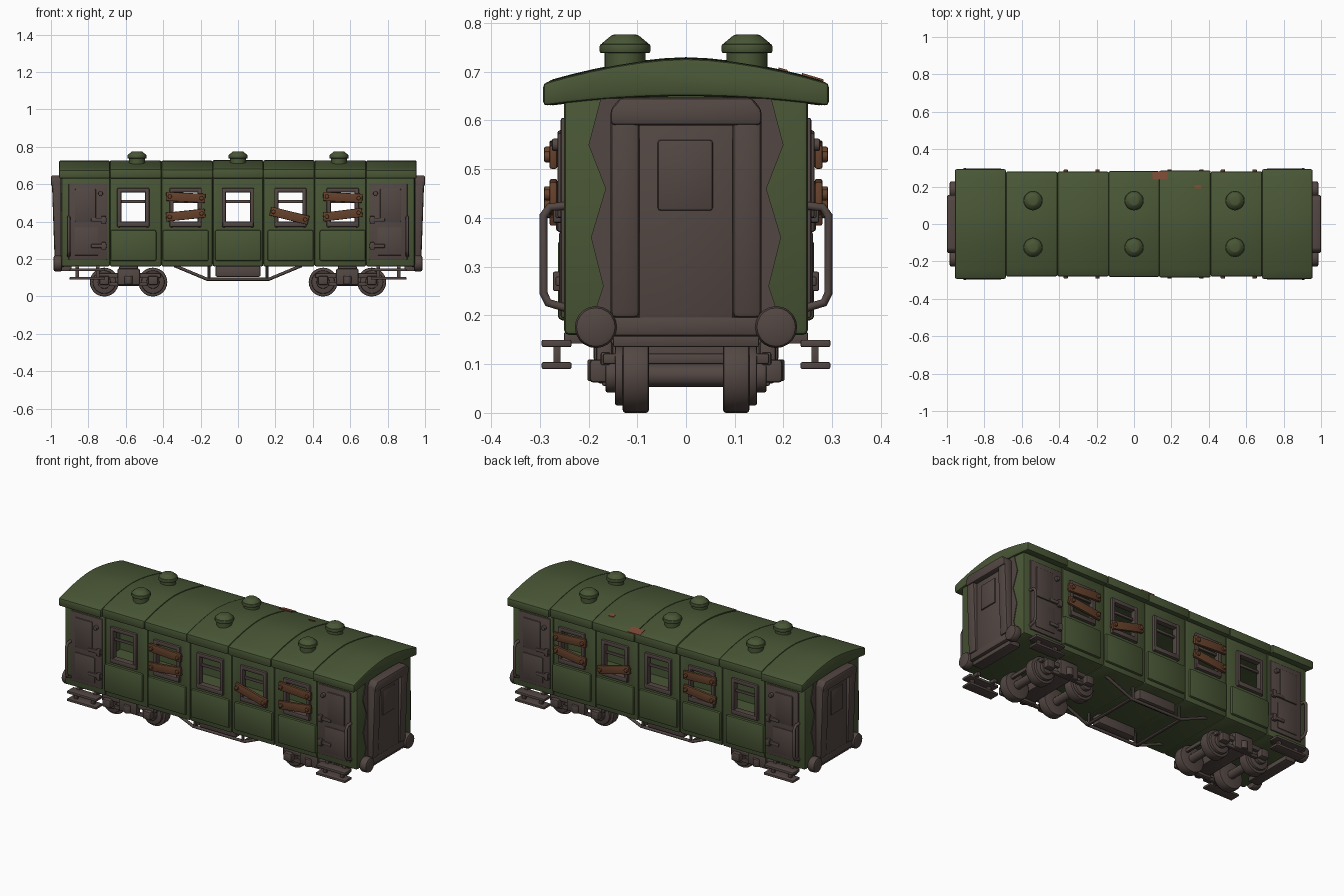
import bpy, bmesh, math, random
from mathutils import Vector, Matrix

if "Cube" in bpy.data.objects:
    bpy.data.objects.remove(bpy.data.objects["Cube"])
random.seed(4)

def mat(name, r, g, b):
    m = bpy.data.materials.new(name)
    m.diffuse_color = (r, g, b, 1)
    m.use_nodes = True
    m.node_tree.nodes["Principled BSDF"].inputs["Base Color"].default_value = m.diffuse_color
    return m
GREEN = mat("green_paint", 0.066, 0.093, 0.036)
GREY = mat("grey_brown_metal", 0.085, 0.062, 0.055)
WOOD = mat("plank_wood", 0.13, 0.052, 0.024)
RUST = mat("rust", 0.19, 0.065, 0.035)

def finish(name, bm, m, bevel=0.0, seg=2):
    if bevel:
        sharp = [e for e in bm.edges if len(e.link_faces) == 2 and e.calc_face_angle(0) > 0.6]
        bmesh.ops.bevel(bm, geom=sharp, offset=bevel, segments=seg, affect='EDGES', profile=0.5)
    bmesh.ops.recalc_face_normals(bm, faces=bm.faces)
    me = bpy.data.meshes.new(name)
    bm.to_mesh(me)
    bm.free()
    me.materials.append(m)
    o = bpy.data.objects.new(name, me)
    bpy.context.collection.objects.link(o)
    return o

def box(name, x0, x1, y0, y1, z0, z1, m, bevel=0.004, tilt=0):
    """Box between limits, tilted in degrees about its own y axis."""
    bm = bmesh.new()
    c = Vector(((x0 + x1) / 2, (y0 + y1) / 2, (z0 + z1) / 2))
    size = (abs(x1 - x0), abs(y1 - y0), abs(z1 - z0))
    M = Matrix.Translation(c) @ Matrix.Rotation(math.radians(tilt), 4, 'Y') @ Matrix.Diagonal((*size, 1))
    bmesh.ops.create_cube(bm, size=1, matrix=M)
    return finish(name, bm, m, min(bevel, min(size) * 0.4))

def cyl(name, p, q, r, m, bevel=0.0, r2=None, n=20):
    p, q = Vector(p), Vector(q)
    d = q - p
    bm = bmesh.new()
    M = Matrix.Translation((p + q) / 2) @ d.to_track_quat('Z', 'Y').to_matrix().to_4x4()
    bmesh.ops.create_cone(bm, cap_ends=True, segments=n, radius1=r, radius2=r if r2 is None else r2,
                          depth=d.length, matrix=M)
    return finish(name, bm, m, bevel)

def prism(name, pts, x0, x1, m, bevel=0.0):
    """Extrude a (y, z) profile along x."""
    bm = bmesh.new()
    f = bm.faces.new([bm.verts.new((x0, y, z)) for y, z in pts])
    r = bmesh.ops.extrude_face_region(bm, geom=[f])
    bmesh.ops.translate(bm, vec=(x1 - x0, 0, 0), verts=[v for v in r["geom"] if isinstance(v, bmesh.types.BMVert)])
    return finish(name, bm, m, bevel)

def tube(name, pts, r, m):
    cu = bpy.data.curves.new(name, 'CURVE')
    cu.dimensions = '3D'
    cu.bevel_depth, cu.bevel_resolution, cu.use_fill_caps = r, 2, True
    s = cu.splines.new('POLY')
    s.points.add(len(pts) - 1)
    for k, p in zip(s.points, pts):
        k.co = (*p, 1)
    cu.materials.append(m)
    o = bpy.data.objects.new(name, cu)
    bpy.context.collection.objects.link(o)

def cut(o, cutter):
    md = o.modifiers.new("cut", 'BOOLEAN')
    md.operation, md.solver, md.object = 'DIFFERENCE', 'EXACT', cutter
    bpy.context.view_layer.objects.active = o
    bpy.ops.object.modifier_apply(modifier=md.name)

SEAMS = [-0.945, -0.685, -0.41, -0.135, 0.135, 0.41, 0.685, 0.945]
WINDOWS = [-0.56, -0.28, 0, 0.28, 0.56]

# hollow body made of seven bays, the middle five with open windows
inner = box("inner_cutter", -0.925, 0.925, -0.232, 0.232, 0.185, 0.8, GREEN, 0)
inner.hide_render = True
for i, (a, b) in enumerate(zip(SEAMS, SEAMS[1:])):
    bay = box("body_bay", a, b, -0.25, 0.25, 0.16, 0.65, GREEN, 0.01)
    cut(bay, inner)
    if 0 < i < 6:
        w = WINDOWS[i - 1]
        hole = box("window_cutter", w - 0.067, w + 0.067, -0.4, 0.4, 0.398, 0.56, GREEN, 0)
        cut(bay, hole)
        bpy.data.objects.remove(hole)
bpy.data.objects.remove(inner)

# arched roof sections
def roof_z(y):
    return 0.73 - 0.05 * (abs(y) / 0.29) ** 1.7
RX = [-0.957] + SEAMS[1:-1] + [0.955]
for i, (a, b) in enumerate(zip(RX, RX[1:])):
    w = 0.293 if i in (0, 6) else 0.283 + random.uniform(-0.004, 0.004)
    dz = random.uniform(-0.004, 0)
    ys = [w * k / 6 for k in range(-6, 7)]
    top = [(y, roof_z(y) + dz) for y in ys]
    low = [(y, 0.65 - 0.02 * (y / w) ** 2) for y in reversed(ys)]
    prism("roof_section", top + low, a, b, GREEN, 0.008)
# rust patches on the roof
for x, y, s in ((0.14, 0.262, 0.04), (0.34, 0.2, 0.017)):
    prism("roof_rust_patch", [(y - s * .6, roof_z(y - s * .6) + .003), (y + s * .5, roof_z(y + s * .5) + .002),
          (y + s * .5, roof_z(y + s * .5) - .005), (y - s * .6, roof_z(y - s * .6) - .005)], x - s, x + s, RUST)

# roof vents
for x in (-0.54, 0, 0.54):
    for y in (-0.125, 0.125):
        cyl("vent_stem", (x, y, 0.70), (x, y, 0.74), 0.042, GREEN)
        cyl("vent_cap", (x, y, 0.738), (x, y, 0.757), 0.052, GREEN, 0.004)
        cyl("vent_dome", (x, y, 0.756), (x, y, 0.776), 0.05, GREEN, 0.004, 0.026)

for s in (-1, 1):
    # window frames, bars and lower panels
    for w in WINDOWS:
        for d in (-1, 1):
            box("window_frame_side", w + d * 0.064, w + d * 0.086, s * 0.228, s * 0.264, 0.37, 0.58, GREY, 0.006)
        box("window_frame_top", w - 0.08, w + 0.08, s * 0.228, s * 0.263, 0.556, 0.58, GREY, 0.006)
        box("window_frame_sill", w - 0.083, w + 0.083, s * 0.228, s * 0.267, 0.372, 0.4, GREY, 0.006)
        box("window_bar", w - 0.066, w + 0.066, s * 0.238, s * 0.25, 0.5, 0.516, GREY, 0.003)
        box("lower_panel", w - 0.123, w + 0.123, s * 0.24, s * 0.263, 0.19, 0.355, GREEN, 0.01)
    # boards nailed over the windows
    for x, z, t in ((-0.28, 0.53, 3), (-0.28, 0.435, -6), (0.275, 0.432, 14),
                    (0.56, 0.53, 3), (0.56, 0.437, -7)):
        box("plank", x - 0.105, x + 0.105, s * 0.264, s * 0.28, z - 0.024, z + 0.024, WOOD, 0.004, t)
        for d in (-0.085, 0.085):
            bz = z - d * math.tan(math.radians(t))
            cyl("plank_bolt", (x + d, s * 0.25, bz), (x + d, s * 0.291, bz), 0.012, WOOD, 0.003, n=8)

    for e in (-1, 1):
        # side doors with window panel, hinges and handle
        box("side_door", e * 0.70, e * 0.905, s * 0.245, s * 0.257, 0.195, 0.605, GREY, 0.004)
        box("side_door_panel", e * 0.76, e * 0.872, s * 0.25, s * 0.264, 0.4, 0.575, GREY, 0.006)
        box("side_door_lower_panel", e * 0.745, e * 0.875, s * 0.25, s * 0.261, 0.22, 0.37, GREY, 0.004)
        for z in (0.27, 0.41):
            box("hinge_strap", e * 0.70, e * 0.785, s * 0.25, s * 0.268, z - 0.01, z + 0.01, GREY)
            box("hinge_block", e * 0.705, e * 0.73, s * 0.25, s * 0.273, z - 0.02, z + 0.02, GREY)
        cyl("door_latch", (e * 0.735, s * 0.25, 0.55), (e * 0.735, s * 0.275, 0.55), 0.013, GREY, 0.003, n=10)
        # handrail
        tube("handrail", [(e * 0.905, s * y, z) for y, z in ((0.245, 0.425), (0.28, 0.422), (0.292, 0.405),
             (0.292, 0.245), (0.283, 0.226), (0.245, 0.215))], 0.0085, GREY)
        # boarding steps
        box("upper_step", e * 0.71, e * 0.9, s * 0.235, s * 0.296, 0.135, 0.15, GREY, 0.003)
        box("lower_step", e * 0.71, e * 0.9, s * 0.235, s * 0.296, 0.09, 0.104, GREY, 0.003)
        for x in (0.75, 0.86):
            box("step_bracket", e * (x - 0.01), e * (x + 0.01), s * 0.257, s * 0.272, 0.1, 0.14, GREY, 0.002)
            box("step_hanger", e * (x - 0.01), e * (x + 0.01), s * 0.21, s * 0.25, 0.142, 0.165, GREY, 0.002)
        # buffers
        cyl("buffer", (e * 0.94, s * 0.185, 0.176), (e * 0.987, s * 0.185, 0.176), 0.043, GREY, 0.012)
        # gangway posts
        box("gangway_post", e * 0.935, e * 0.988, s * 0.095, s * 0.155, 0.195, 0.625, GREY, 0.012, e * 2)
        # bogie side frame with axle boxes and spring
        c = e * 0.585
        box("bogie_frame", c - 0.16, c + 0.16, s * 0.155, s * 0.175, 0.098, 0.125, GREY)
        box("bogie_center", c - 0.06, c + 0.06, s * 0.15, s * 0.185, 0.06, 0.15, GREY, 0.01)
        box("bogie_lower_bar", c - 0.1, c + 0.1, s * 0.155, s * 0.172, 0.055, 0.075, GREY)
        cyl("bogie_spring", (c, s * 0.18, 0.065), (c, s * 0.18, 0.11), 0.022, GREY, 0.004, n=12)
        for d in (-0.13, 0.13):
            x = c + d
            cyl("wheel", (x, s * 0.076, 0.077), (x, s * 0.13, 0.077), 0.077, GREY, 0.006, n=28)
            cyl("wheel_face", (x, s * 0.12, 0.077), (x, s * 0.146, 0.077), 0.062, GREY, 0.005, n=24)
            cyl("wheel_hub", (x, s * 0.14, 0.077), (x, s * 0.165, 0.077), 0.035, GREY, 0.004)
            box("axle_box", x - 0.026, x + 0.026, s * 0.155, s * 0.198, 0.062, 0.11, GREY, 0.008)

    # underframe truss and tool box
    y = s * 0.175
    tube("truss_rod", [(-0.34, y, 0.165), (-0.165, y, 0.092), (0.165, y, 0.092), (0.34, y, 0.165)], 0.0085, GREY)
    for x in (-0.155, 0.155):
        cyl("truss_post", (x, y, 0.09), (x, y, 0.165), 0.008, GREY, n=8)
    box("underframe_box", -0.12, 0.12, s * 0.135, s * 0.19, 0.105, 0.163, GREY, 0.008)
for x in (-0.165, 0.165):
    cyl("truss_cross_bar", (x, -0.175, 0.092), (x, 0.175, 0.092), 0.009, GREY, n=8)

for e in (-1, 1):
    # bare patch, beam and gangway on each end wall
    edge = [(0.2, 0.17), (0.17, 0.26), (0.195, 0.36), (0.165, 0.46), (0.2, 0.55), (0.175, 0.645)]
    prism("end_wall_patch", edge + [(-p, z) for p, z in reversed(edge)], e * 0.94, e * 0.949, GREY)
    box("buffer_beam", e * 0.93, e * 0.975, -0.18, 0.18, 0.157, 0.198, GREY, 0.008)
    box("head_stock", e * 0.89, e * 0.955, -0.15, 0.15, 0.135, 0.162, GREY)
    lintel = [(-0.155, 0.59), (0.155, 0.59), (0.155, 0.622), (0.135, 0.647), (-0.135, 0.647), (-0.155, 0.622)]
    prism("gangway_lintel", lintel, e * 0.94, e * 1.0, GREY, 0.009)
    box("end_door", e * 0.94, e * 0.972, -0.097, 0.097, 0.19, 0.6, GREY)
    box("end_door_panel", e * 0.965, e * 0.979, -0.058, 0.055, 0.415, 0.56, GREY, 0.006)
    # bogie axles and transom
    c = e * 0.585
    box("bogie_transom", c - 0.05, c + 0.05, -0.16, 0.16, 0.075, 0.165, GREY, 0.008)
    for d in (-0.13, 0.13):
        cyl("axle", (c + d, -0.1, 0.077), (c + d, 0.1, 0.077), 0.024, GREY, n=12)
    for d in (-0.165, 0.165):
        box("bogie_end_bar", c + d - 0.008, c + d + 0.008, -0.17, 0.17, 0.1, 0.122, GREY)

# smooth shading with sharp edges kept
bpy.ops.object.select_all(action='DESELECT')
for o in bpy.context.scene.objects:
    if o.type == 'MESH':
        o.select_set(True)
        bpy.context.view_layer.objects.active = o
bpy.ops.object.shade_smooth_by_angle(angle=math.radians(35))
